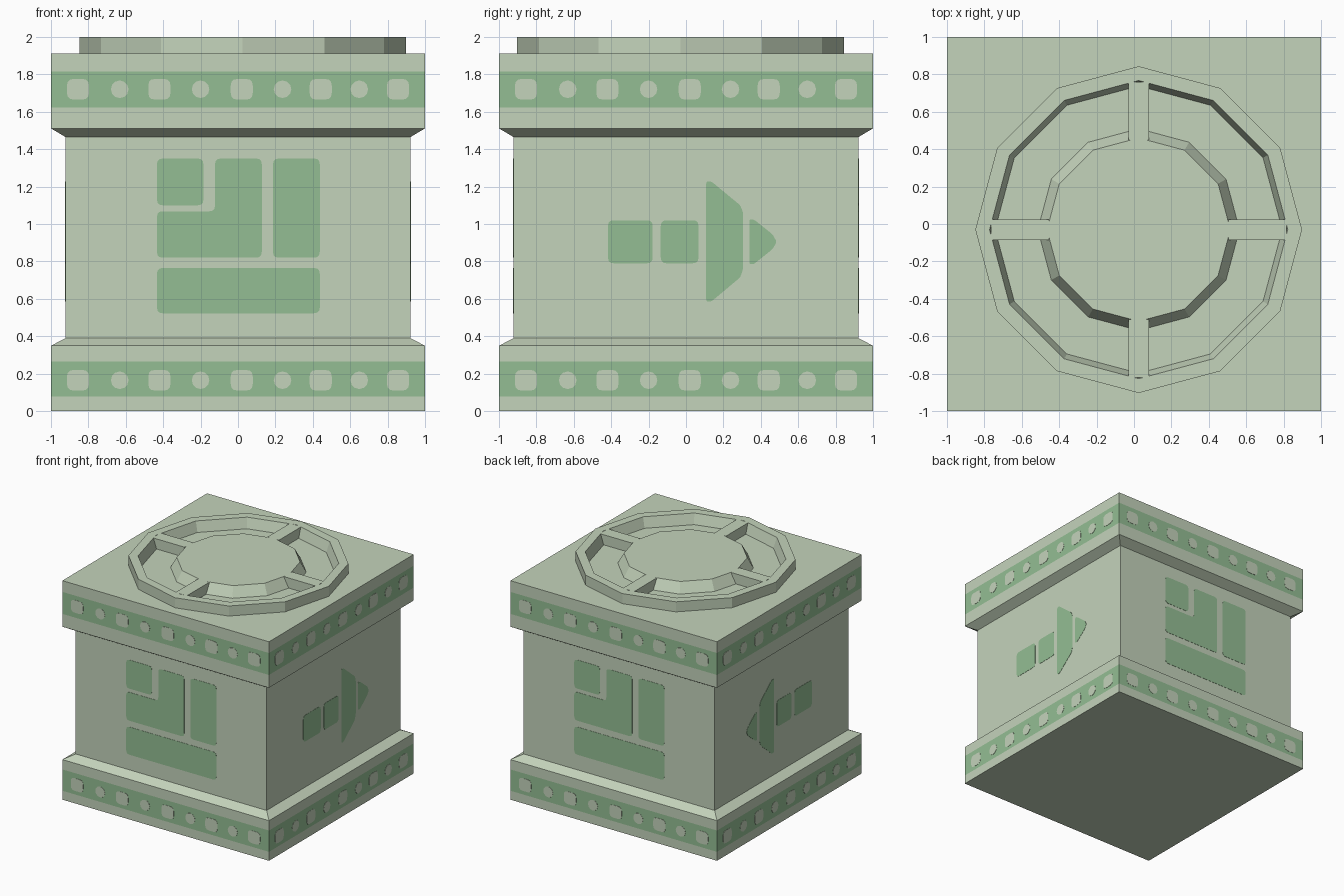
import bpy, bmesh, math
from mathutils import Vector

if "Cube" in bpy.data.objects:
    bpy.data.objects.remove(bpy.data.objects["Cube"])


def srgb(*rgb):
    return [((c / 255 + 0.055) / 1.055) ** 2.4 for c in rgb] + [1.0]


def material(name, colour):
    m = bpy.data.materials.new(name)
    m.diffuse_color = colour
    m.use_nodes = True
    m.node_tree.nodes["Principled BSDF"].inputs["Base Color"].default_value = m.diffuse_color
    return m


SAGE = material("pale_sage", srgb(196, 211, 187))
GREEN = material("leaf_green", srgb(148, 190, 148))
H, W = 0.998, 0.922          # half widths of the rims and of the waist
CX, CY = 0.025, -0.03        # centre of the top medallion


def finish(name, bm, *mats):
    bmesh.ops.recalc_face_normals(bm, faces=bm.faces)
    me = bpy.data.meshes.new(name)
    bm.to_mesh(me)
    bm.free()
    for m in mats:
        me.materials.append(m)
    ob = bpy.data.objects.new(name, me)
    bpy.context.collection.objects.link(ob)
    return ob


def lathe(bm, profile, n, radius_scale=1.0, turn=0.0, centre=(0, 0), closed=False):
    """Sweep (radius, z) points round n sides; closed profiles make rings."""
    rows = []
    for r, z in profile:
        rows.append([bm.verts.new((
            centre[0] + r * radius_scale * math.cos(turn + math.tau * i / n),
            centre[1] + r * radius_scale * math.sin(turn + math.tau * i / n), z))
            for i in range(n)])
    pairs = list(zip(rows, rows[1:])) + ([(rows[-1], rows[0])] if closed else [])
    for a, b in pairs:
        for i in range(n):
            j = (i + 1) % n
            bm.faces.new((a[i], a[j], b[j], b[i]))
    if not closed:
        bm.faces.new(rows[0])
        bm.faces.new(rows[-1])


def rounded(pts, r, steps=3):
    """Round every corner of a polygon."""
    out = []
    for i, p in enumerate(pts):
        p = Vector(p)
        a = p + (Vector(pts[i - 1]) - p).normalized() * r
        b = p + (Vector(pts[(i + 1) % len(pts)]) - p).normalized() * r
        for k in range(steps + 1):
            t = k / steps
            out.append(a * (1 - t) ** 2 + p * 2 * t * (1 - t) + b * t ** 2)
    return out


def rect(u0, u1, v0, v1, r=0.03):
    return rounded([(u0, v0), (u1, v0), (u1, v1), (u0, v1)], r)


# Maps from face coordinates (u, v) and distance d to space
SIDES = {
    "front": lambda u, v, d: (u, -d, v),
    "right": lambda u, v, d: (d, u, v),
    "back": lambda u, v, d: (-u, d, v),
    "left": lambda u, v, d: (-d, -u, v),
}


def plates(name, shapes, place, d, mat):
    """Thin flat plates lying on one side of the block."""
    bm = bmesh.new()
    for pts in shapes:
        low = [bm.verts.new(place(p[0], p[1], d - 0.002)) for p in pts]
        top = [bm.verts.new(place(p[0], p[1], d + 0.002)) for p in pts]
        bm.faces.new(top)
        bm.faces.new(low)
        for i in range(len(pts)):
            bm.faces.new((low[i - 1], low[i], top[i], top[i - 1]))
    finish(name, bm, mat)


# Block: square profile with wide rims, narrower waist and two green bands
bm = bmesh.new()
lathe(bm, [(H, 0), (H, 0.078), (H, 0.264), (H, 0.35), (W, 0.39), (W, 1.465),
           (H, 1.51), (H, 1.622), (H, 1.814), (H, 1.912)],
      4, math.sqrt(2), math.pi / 4)
for f in bm.faces:
    z = f.calc_center_median().z
    upright = len({round(v.co.z, 3) for v in f.verts}) == 2
    if upright and (0.08 < z < 0.26 or 1.63 < z < 1.8):
        f.material_index = 1
finish("block", bm, SAGE, GREEN)

# Pale studs along both bands: squares alternating with small rounds
stud_u = [-0.855, -0.632, -0.42, -0.2, 0.02, 0.238, 0.442, 0.648, 0.855]
studs = []
for v in (0.165, 1.72):
    for i, u in enumerate(stud_u):
        if i % 2 == 0:
            studs.append(rect(u - 0.059, u + 0.059, v - 0.055, v + 0.055, 0.035))
        else:
            studs.append([(u + 0.047 * math.cos(math.tau * k / 12),
                           v + 0.047 * math.sin(math.tau * k / 12)) for k in range(12)])
for side, place in SIDES.items():
    plates(side + "_studs", studs, place, H, SAGE)

# Block pattern on front and back
pattern = [
    rect(-0.433, -0.185, 1.10, 1.35),
    rect(0.187, 0.437, 0.82, 1.35),
    rect(-0.433, 0.437, 0.523, 0.765),
    rounded([(-0.433, 0.82), (0.127, 0.82), (0.127, 1.35),
             (-0.123, 1.35), (-0.123, 1.068), (-0.433, 1.068)], 0.03),
]
for side in ("front", "back"):
    plates(side + "_pattern", pattern, SIDES[side], W, GREEN)

# Arrows on right and left, both pointing to the back
arrow = [
    rect(-0.417, -0.178, 0.79, 1.02),
    rect(-0.135, 0.067, 0.79, 1.02),
    rounded([(0.108, 0.585), (0.135, 0.585), (0.29, 0.715), (0.305, 0.76),
             (0.305, 1.06), (0.29, 1.10), (0.135, 1.228), (0.108, 1.228)], 0.012),
    rounded([(0.338, 0.785), (0.362, 0.785), (0.462, 0.865), (0.485, 0.905),
             (0.462, 0.945), (0.362, 1.025), (0.338, 1.025)], 0.012),
]
plates("right_arrow", arrow, SIDES["right"], W, GREEN)
plates("left_arrow", arrow, lambda u, v, d: (-d, u, v), W, GREEN)

# Medallion on top: twelve-sided ring, raised disc and four spokes
bm = bmesh.new()
lathe(bm, [(0.873, 1.905), (0.873, 2.0), (0.797, 2.0), (0.765, 1.905)],
      12, centre=(CX, CY), closed=True)
finish("top_ring", bm, SAGE)

bm = bmesh.new()
lathe(bm, [(0.543, 1.905), (0.49, 2.0)], 12, centre=(CX, CY))
finish("top_disc", bm, SAGE)

bm = bmesh.new()
for k in range(4):
    c, s = round(math.cos(k * math.pi / 2)), round(math.sin(k * math.pi / 2))
    cube = bmesh.ops.create_cube(bm, size=1)["verts"]
    for v in cube:
        r, t = 0.635 + v.co.x * 0.31, v.co.y * 0.11
        v.co = (CX + r * c - t * s, CY + r * s + t * c, 1.9525 + v.co.z * 0.095)
finish("top_spokes", bm, SAGE)
